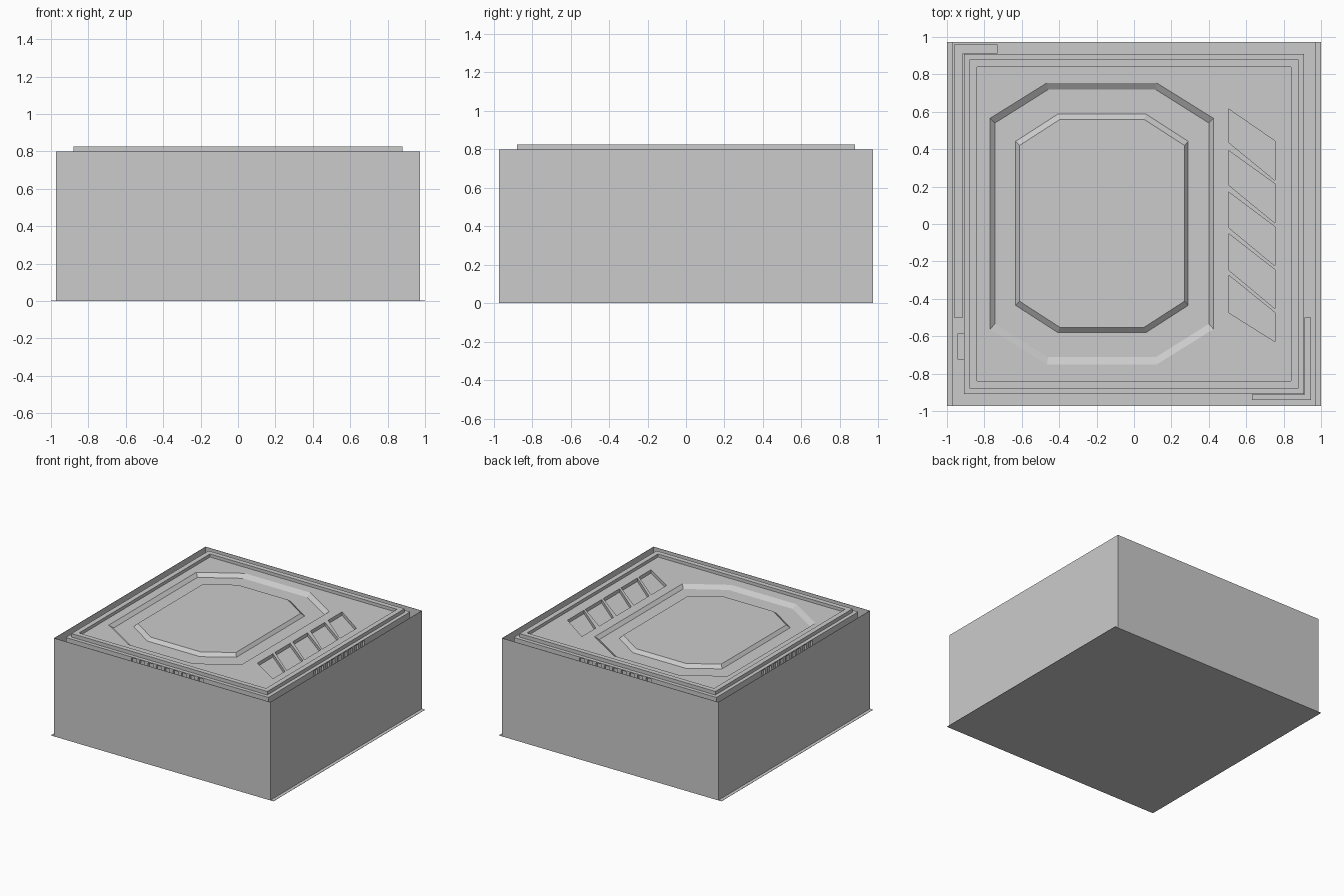
import bpy, bmesh

if "Cube" in bpy.data.objects:
    bpy.data.objects.remove(bpy.data.objects["Cube"])


def finish(bm, name):
    bmesh.ops.recalc_face_normals(bm, faces=bm.faces)
    mesh = bpy.data.meshes.new(name)
    bm.to_mesh(mesh)
    bm.free()
    obj = bpy.data.objects.new(name, mesh)
    bpy.context.collection.objects.link(obj)
    return obj


def loft(bm, rings, cap=True, closed=False):
    """Bridge rings of (points, z); cap the ends or join last to first."""
    loops = [[bm.verts.new((x, y, z)) for x, y in pts] for pts, z in rings]
    pairs = list(zip(loops, loops[1:]))
    if closed:
        pairs.append((loops[-1], loops[0]))
    for a, b in pairs:
        n = len(a)
        for i in range(n):
            j = (i + 1) % n
            bm.faces.new((a[i], a[j], b[j], b[i]))
    if cap and not closed:
        bm.faces.new(loops[0])
        bm.faces.new(loops[-1])


def prism(bm, pts, z0, z1):
    loft(bm, [(pts, z0), (pts, z1)])


def rect(x0, x1, y0, y1):
    return [(x0, y0), (x1, y0), (x1, y1), (x0, y1)]


def square(h):
    return rect(-h, h, -h, h)


def octagon(x0, x1, y0, y1, cx, cy):
    """Rectangle with corners cut by cx along x and cy along y."""
    return [(x0 + cx, y0), (x1 - cx, y0), (x1, y0 + cy), (x1, y1 - cy),
            (x1 - cx, y1), (x0 + cx, y1), (x0, y1 - cy), (x0, y0 + cy)]


def apply_cut(target, cutter):
    cutter.hide_render = True
    mod = target.modifiers.new("cut", 'BOOLEAN')
    mod.operation = 'DIFFERENCE'
    mod.solver = 'EXACT'
    mod.object = cutter
    bpy.context.view_layer.objects.active = target
    bpy.ops.object.modifier_apply(modifier=mod.name)
    bpy.data.objects.remove(cutter)


W = 0.973

# Flat base sheet, slightly wider than the walls
bm = bmesh.new()
prism(bm, rect(-1, 1, -W, W), 0.0, 0.002)
finish(bm, "base_sheet")

# Thin outer walls
bm = bmesh.new()
outer, inner = square(W), square(W - 0.003)
loft(bm, [(outer, 0.001), (outer, 0.798), (inner, 0.798), (inner, 0.001)], closed=True)
finish(bm, "outer_walls")

# Inner block with ledge, raised rim and recessed floor
bm = bmesh.new()
loft(bm, [(square(0.91), 0.004), (square(0.91), 0.796), (square(0.88), 0.796),
          (square(0.88), 0.825), (square(0.84), 0.825), (square(0.84), 0.80)])
block = finish(bm, "top_panel")

# Octagonal groove with sloped sides
o1 = octagon(-0.77, 0.425, -0.752, 0.755, 0.305, 0.19)
o2 = octagon(-0.743, 0.40, -0.712, 0.718, 0.283, 0.178)
o3 = octagon(-0.633, 0.29, -0.58, 0.587, 0.225, 0.145)
o4 = octagon(-0.612, 0.27, -0.553, 0.56, 0.217, 0.14)
bm = bmesh.new()
loft(bm, [(o1, 0.84), (o1, 0.80), (o2, 0.775), (o3, 0.775), (o4, 0.80), (o4, 0.84)],
     closed=True)
apply_cut(block, finish(bm, "groove_cutter"))

# Row of slanted pockets
bm = bmesh.new()
for i in range(5):
    d = 0.2235 * i
    low = -0.63 if i == 4 else 0.232 - 0.2285 * i
    prism(bm, [(0.505, 0.437 - 0.2275 * i), (0.755, low),
               (0.755, 0.443 - 0.2295 * i), (0.505, 0.615 - 0.222 * i)], 0.772, 0.84)
apply_cut(block, finish(bm, "pocket_cutter"))

# Vent slots in the block sides
bm = bmesh.new()
for i in range(9):
    c = -0.30 + 0.075 * i
    for s in (-1, 1):
        a, b = sorted((s * 0.893, s * 0.93))
        prism(bm, rect(c - 0.022, c + 0.022, a, b), 0.68, 0.788)
        prism(bm, rect(a, b, c - 0.022, c + 0.022), 0.68, 0.788)
apply_cut(block, finish(bm, "vent_cutter"))

# Corner guards and small side box in the gap around the block
bm = bmesh.new()
prism(bm, [(-0.963, -0.50), (-0.913, -0.50), (-0.913, 0.912), (-0.73, 0.912),
           (-0.73, 0.96), (-0.963, 0.96)], 0.55, 0.74)
prism(bm, [(0.945, -0.50), (0.912, -0.50), (0.912, -0.912), (0.63, -0.912),
           (0.63, -0.94), (0.945, -0.94)], 0.55, 0.74)
finish(bm, "corner_guards")

bm = bmesh.new()
prism(bm, rect(-0.945, -0.909, -0.725, -0.585), 0.45, 0.70)
finish(bm, "side_box")
